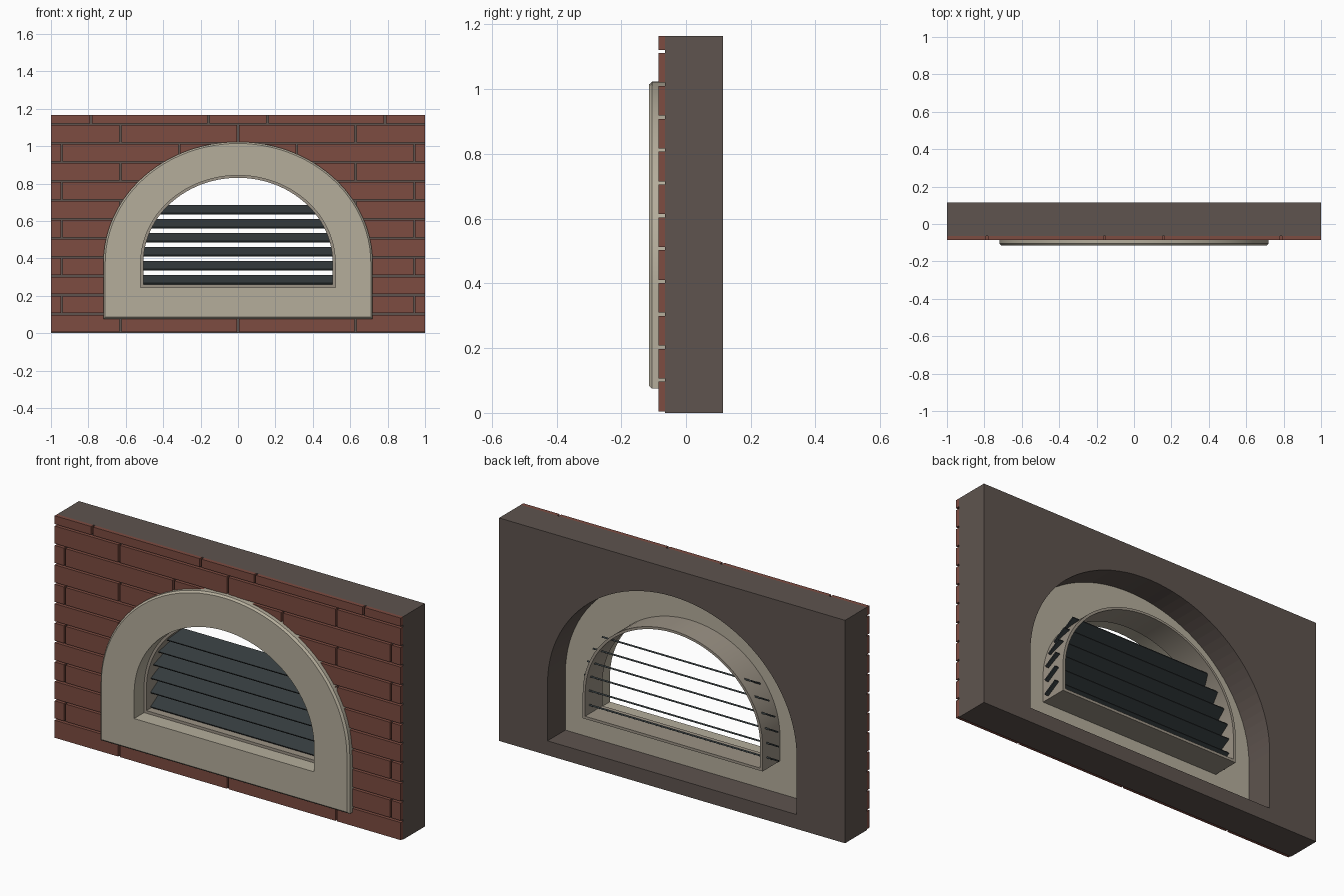
import bpy, bmesh, math
from mathutils import Matrix, Vector

cube = bpy.data.objects.get("Cube")
if cube:
    bpy.data.objects.remove(cube, do_unlink=True)

SPRING, RISE = 0.375, 0.9      # height where the arch starts, rise to half-width ratio
WALL_FRONT, WALL_BACK, TOP = -0.065, 0.115, 1.165
SEGMENTS = 48


def material(name, color):
    mat = bpy.data.materials.new(name)
    mat.use_nodes = True
    mat.diffuse_color = (*color, 1)
    mat.node_tree.nodes["Principled BSDF"].inputs["Base Color"].default_value = (*color, 1)
    return mat


brick_mat = material("red_brick", (0.205, 0.072, 0.053))
wall_mat = material("brown_mortar", (0.112, 0.088, 0.077))
trim_mat = material("pale_stone", (0.46, 0.42, 0.33))
sleeve_mat = material("warm_stone", (0.33, 0.29, 0.235))
slat_mat = material("dark_slate", (0.034, 0.043, 0.046))


def finish(name, bm, mat, smooth=False):
    bmesh.ops.recalc_face_normals(bm, faces=bm.faces)
    mesh = bpy.data.meshes.new(name)
    bm.to_mesh(mesh)
    bm.free()
    obj = bpy.data.objects.new(name, mesh)
    bpy.context.collection.objects.link(obj)
    mesh.materials.append(mat)
    bpy.ops.object.select_all(action='DESELECT')
    obj.select_set(True)
    bpy.context.view_layer.objects.active = obj
    if smooth:
        bpy.ops.object.shade_smooth_by_angle(angle=math.radians(25))
    return obj


def add_box(bm, low, high, tilt=0):
    low, high = Vector(low), Vector(high)
    size = high - low
    matrix = (Matrix.Translation((low + high) / 2) @ Matrix.Rotation(tilt, 4, 'X')
              @ Matrix.Diagonal((*size, 1)))
    bmesh.ops.create_cube(bm, size=1, matrix=matrix)


def arch(half, bottom, y):
    """Outline of an arched opening in the plane at depth y."""
    points = [Vector((-half, y, bottom)), Vector((half, y, bottom))]
    for i in range(SEGMENTS + 1):
        a = math.pi * i / SEGMENTS
        points.append(Vector((half * math.cos(a), y, SPRING + RISE * half * math.sin(a))))
    return points


def arch_ring(name, sections, mat):
    """Closed ring swept through a loop of arch outlines."""
    bm = bmesh.new()
    loops = [[bm.verts.new(p) for p in arch(*s)] for s in sections]
    count = len(loops[0])
    for k, loop in enumerate(loops):
        after = loops[(k + 1) % len(loops)]
        for i in range(count):
            j = (i + 1) % count
            bm.faces.new((loop[i], loop[j], after[j], after[i]))
    return finish(name, bm, mat, True)


# Arched cutter for the wall and the bricks
OUTER, OUTER_BOTTOM = 0.72, 0.075
bm = bmesh.new()
front = [bm.verts.new(p) for p in arch(OUTER, OUTER_BOTTOM, -0.3)]
back = [bm.verts.new(p) for p in arch(OUTER, OUTER_BOTTOM, 0.3)]
bm.faces.new(front)
bm.faces.new(back)
for i in range(len(front)):
    j = (i + 1) % len(front)
    bm.faces.new((front[i], front[j], back[j], back[i]))
cutter = finish("arch_cutter", bm, wall_mat)
cutter.hide_render = True


def cut_arch(obj):
    mod = obj.modifiers.new("arch_opening", 'BOOLEAN')
    mod.operation = 'DIFFERENCE'
    mod.solver = 'EXACT'
    mod.object = cutter
    bpy.context.view_layer.objects.active = obj
    bpy.ops.object.modifier_apply(modifier=mod.name)


# Solid wall
bm = bmesh.new()
add_box(bm, (-1, WALL_FRONT, 0), (1, WALL_BACK, TOP))
cut_arch(finish("wall", bm, wall_mat))

# Brick facing in running bond, with a shifted cut course on top
PITCH, LENGTH, GAP = 0.1015, 0.628, 0.005
bm = bmesh.new()
for row in range(12):
    if row == 11:
        joints = [-1.25 * LENGTH, -LENGTH / 4, LENGTH / 4, 1.25 * LENGTH]
    elif row % 2:
        joints = [(k - 1.5) * LENGTH for k in range(4)]
    else:
        joints = [(k - 1) * LENGTH for k in range(3)]
    bounds = [-1 - GAP] + joints + [1 + GAP]
    low, high = row * PITCH + GAP, min((row + 1) * PITCH - GAP, TOP)
    for a, b in zip(bounds, bounds[1:]):
        add_box(bm, (a + GAP, -0.085, low), (b - GAP, WALL_FRONT, high))
cut_arch(finish("brick_facing", bm, brick_mat))
bpy.data.objects.remove(cutter, do_unlink=True)

# Stone surround with a chamfered outer front edge
INNER, INNER_BOTTOM = 0.52, 0.245
FACE, REAR, CHAMFER = -0.115, -0.033, 0.01
arch_ring("stone_surround", [
    (OUTER, OUTER_BOTTOM, REAR),
    (OUTER, OUTER_BOTTOM, FACE + CHAMFER),
    (OUTER - CHAMFER, OUTER_BOTTOM + CHAMFER, FACE),
    (INNER, INNER_BOTTOM, FACE),
    (INNER, INNER_BOTTOM, REAR)], trim_mat)

# Sleeve lining the opening behind the surround
THICK = 0.014
arch_ring("vent_sleeve", [
    (INNER, INNER_BOTTOM, REAR),
    (INNER - THICK, INNER_BOTTOM + THICK, REAR),
    (INNER - THICK, INNER_BOTTOM + THICK, 0.11),
    (INNER, INNER_BOTTOM, 0.11)], sleeve_mat)

# Tilted louvre slats whose ends pass through the sleeve
bm = bmesh.new()
for k in range(6):
    z = 0.285 + 0.075 * k
    rise = max(0, z - SPRING) / (RISE * INNER)
    half = INNER * math.sqrt(1 - rise * rise) + 0.02
    add_box(bm, (-half, -0.003, z - 0.004), (half, 0.083, z + 0.004), math.radians(30))
finish("louvre_slats", bm, slat_mat)
